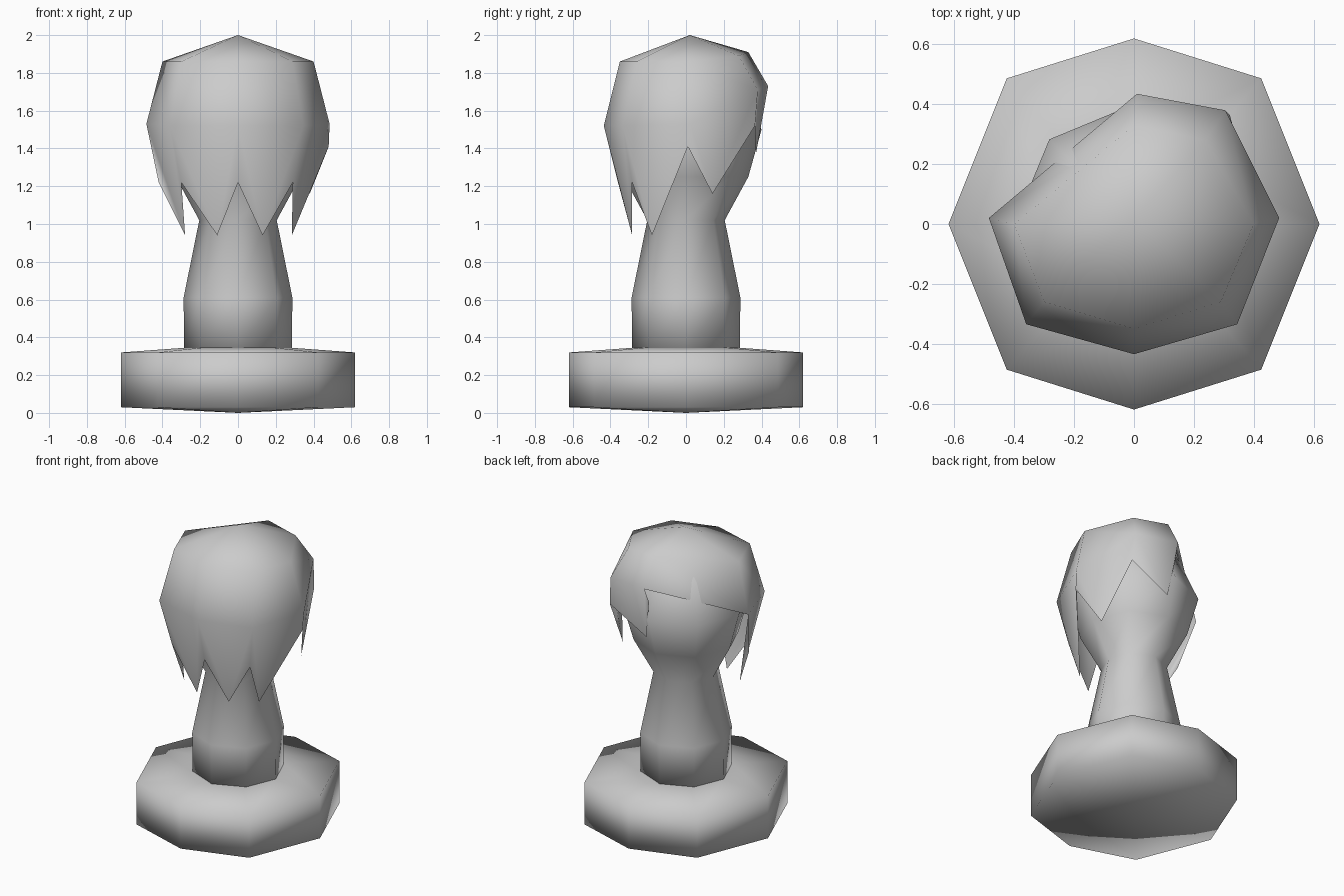
import bpy
import bmesh
from math import cos, sin, pi

cube = bpy.data.objects.get("Cube")
if cube:
    bpy.data.objects.remove(cube, do_unlink=True)

clay = bpy.data.materials.new("plain_grey")
clay.use_nodes = True
clay.diffuse_color = (0.6, 0.6, 0.6, 1)
clay.node_tree.nodes["Principled BSDF"].inputs["Base Color"].default_value = (0.6, 0.6, 0.6, 1)


def add_object(name, bm):
    mesh = bpy.data.meshes.new(name)
    for face in bm.faces:
        face.smooth = True
    bm.to_mesh(mesh)
    bm.free()
    mesh.materials.append(clay)
    obj = bpy.data.objects.new(name, mesh)
    bpy.context.collection.objects.link(obj)
    return obj


def lathe(name, profile, diagonal=(1, 1)):
    """Eight-sided turned part; diagonal scales the four corner columns."""
    bm = bmesh.new()
    rings = []
    for r, z in profile:
        if r == 0:
            rings.append([bm.verts.new((0, 0, z))] * 8)
            continue
        ring = []
        for i in range(8):
            sx, sy = diagonal if i % 2 else (1, 1)
            ring.append(bm.verts.new((r * sx * cos(i * pi / 4), r * sy * sin(i * pi / 4), z)))
        rings.append(ring)
    for low, high in zip(rings, rings[1:]):
        for i in range(8):
            j = (i + 1) % 8
            corners = list(dict.fromkeys((low[i], low[j], high[j], high[i])))
            bm.faces.new(corners)
    bmesh.ops.recalc_face_normals(bm, faces=bm.faces)
    return add_object(name, bm)


# Foot and the turned neck with the head
lathe("base", [(0, 0), (0.62, 0.03), (0.62, 0.32), (0.28, 0.345), (0, 0.36)], (0.97, 1.11))
lathe("neck_and_head", [(0, 0.3), (0.285, 0.33), (0.288, 0.61), (0.205, 1.02), (0.33, 1.25),
                        (0.4, 1.5), (0.27, 1.8), (0, 1.9)])

# Hair shell columns, from the right side round the front to the back
top_ring = [(-0.4, 0, 1.86), (-0.3, -0.26, 1.86), (0, -0.35, 1.86), (0.29, -0.26, 1.86),
            (0.4, 0, 1.86), (0.24, 0.28, 1.89), (0, 0.33, 1.91)]
wide_ring = [(-0.485, 0.02, 1.53), (-0.36, -0.335, 1.52), (0, -0.435, 1.52),
             (0.345, -0.335, 1.52), (0.485, 0.02, 1.53), (0.305, 0.38, 1.71), (0.01, 0.435, 1.73)]
notches = [(-0.42, -0.08, 1.22), (-0.3, -0.285, 1.22), (0, -0.36, 1.22), (0.29, -0.285, 1.22),
           (0.48, 0.01, 1.41), (0.32, 0.365, 1.52), (0, 0.4, 1.63)]
tips = [(-0.28, -0.18, 0.94), (-0.11, -0.285, 0.94), (0.13, -0.285, 0.94),
        (0.285, -0.18, 0.94), (0.38, 0.14, 1.16), (0.04, 0.37, 1.37)]

bm = bmesh.new()
apex = bm.verts.new((0, 0.02, 2))
top, wide, notch, tip = ([bm.verts.new(p) for p in row]
                         for row in (top_ring, wide_ring, notches, tips))
for i in range(7):
    j = (i + 1) % 7
    bm.faces.new((apex, top[i], top[j]))
    bm.faces.new((top[i], wide[i], wide[j], top[j]))
for i, point in enumerate(tip):
    # Each lock hangs as a fan of triangles ending in one point
    bm.faces.new((wide[i], notch[i], point))
    bm.faces.new((wide[i], point, wide[i + 1]))
    bm.faces.new((wide[i + 1], point, notch[i + 1]))
add_object("hair", bm)
